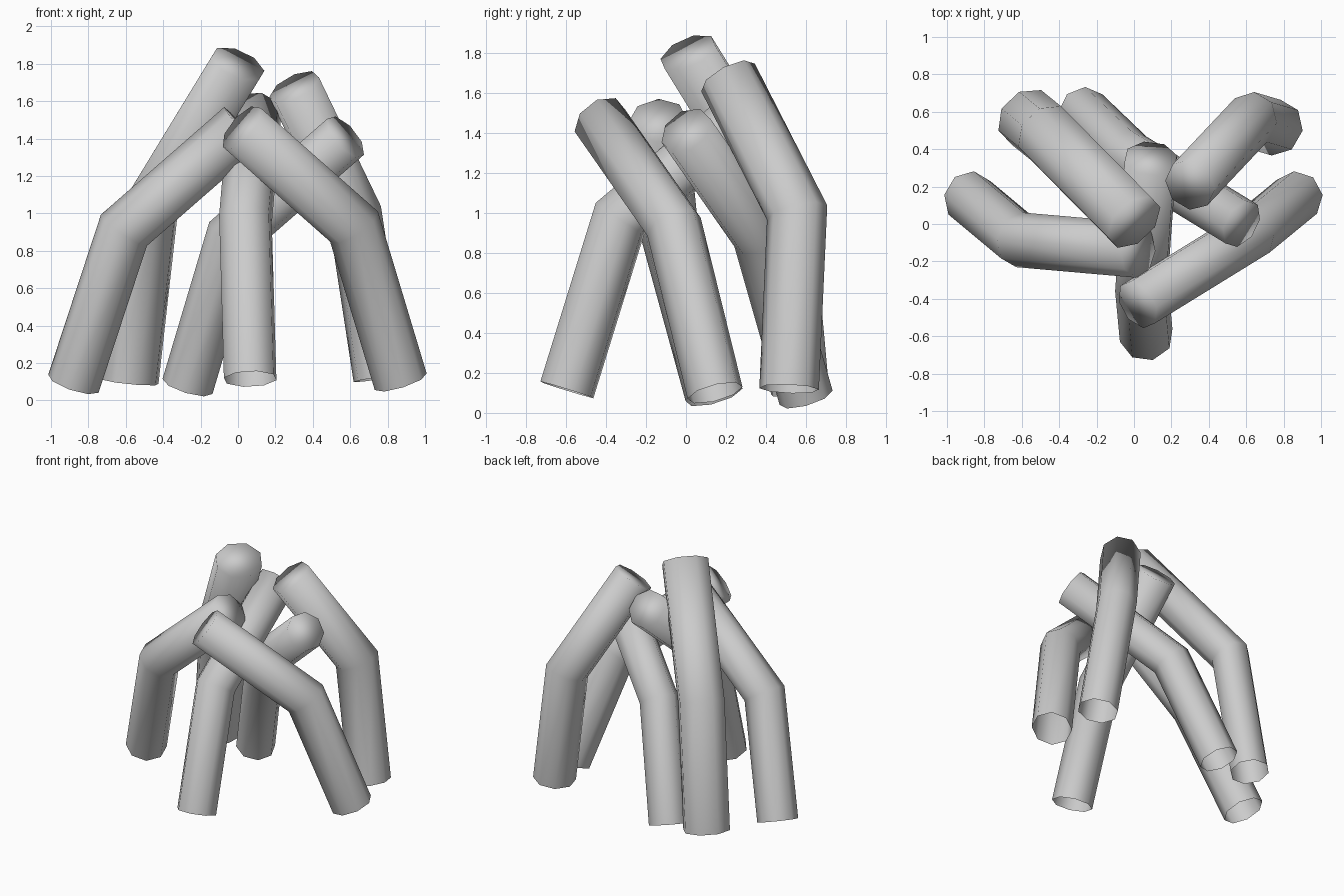
import bpy, bmesh, math
from mathutils import Vector

cube = bpy.data.objects.get("Cube")
if cube:
    bpy.data.objects.remove(cube, do_unlink=True)

SIDES = 8

grey = bpy.data.materials.new("plain grey")
grey.use_nodes = True
colour = (0.6, 0.6, 0.6, 1)
grey.diffuse_color = colour
grey.node_tree.nodes["Principled BSDF"].inputs["Base Color"].default_value = colour


def log(name, foot, bend, top, across, along):
    """Bent log: open foot, mitred bend, closed top.
    across and along are the radii square to and within the plane of the bend."""
    foot, bend, top = Vector(foot), Vector(bend), Vector(top)
    lower = (bend - foot).normalized()
    upper = (top - bend).normalized()
    mitre = (lower + upper).normalized()

    # Ring round the lower axis, slid along each axis onto the end planes
    side = lower.cross(upper).normalized()
    other = lower.cross(side)
    bm = bmesh.new()
    rings = [[], [], []]
    for i in range(SIDES):
        a = math.tau * (i + 0.5) / SIDES
        offset = across * math.cos(a) * side + along * math.sin(a) * other
        joint = offset - lower * (offset.dot(mitre) / lower.dot(mitre))
        end = joint - upper * joint.dot(upper)
        for ring, point in zip(rings, (foot + offset, bend + joint, top + end)):
            ring.append(bm.verts.new(point))

    for low, high in zip(rings, rings[1:]):
        for i in range(SIDES):
            j = (i + 1) % SIDES
            bm.faces.new((low[i], low[j], high[j], high[i]))
    bm.faces.new(rings[-1])
    for face in bm.faces:
        face.smooth = True

    mesh = bpy.data.meshes.new(name)
    bm.to_mesh(mesh)
    bm.free()
    mesh.materials.append(grey)
    bpy.context.collection.objects.link(bpy.data.objects.new(name, mesh))


# Logs leaning together into a pile
log("front_log", (0.065, -0.595, 0.115), (0.04, -0.33, 0.97), (0.09, 0.35, 1.54), 0.145, 0.143)
log("front_left_log", (0.87, 0.145, 0.1), (0.62, -0.06, 0.93), (0.02, -0.43, 1.46), 0.14, 0.147)
log("right_log", (-0.88, 0.14, 0.09), (-0.61, -0.085, 0.91), (0.02, -0.14, 1.46), 0.148, 0.143)
log("back_right_log", (-0.575, 0.57, 0.1), (-0.47, 0.485, 1.03), (0.0, 0.01, 1.8), 0.17, 0.138)
log("back_log", (-0.27, 0.6, 0.075), (-0.03, 0.37, 0.88), (0.575, 0.0, 1.41), 0.137, 0.14)
log("back_left_log", (0.76, 0.515, 0.12), (0.625, 0.555, 1.0), (0.3, 0.21, 1.675), 0.143, 0.152)
